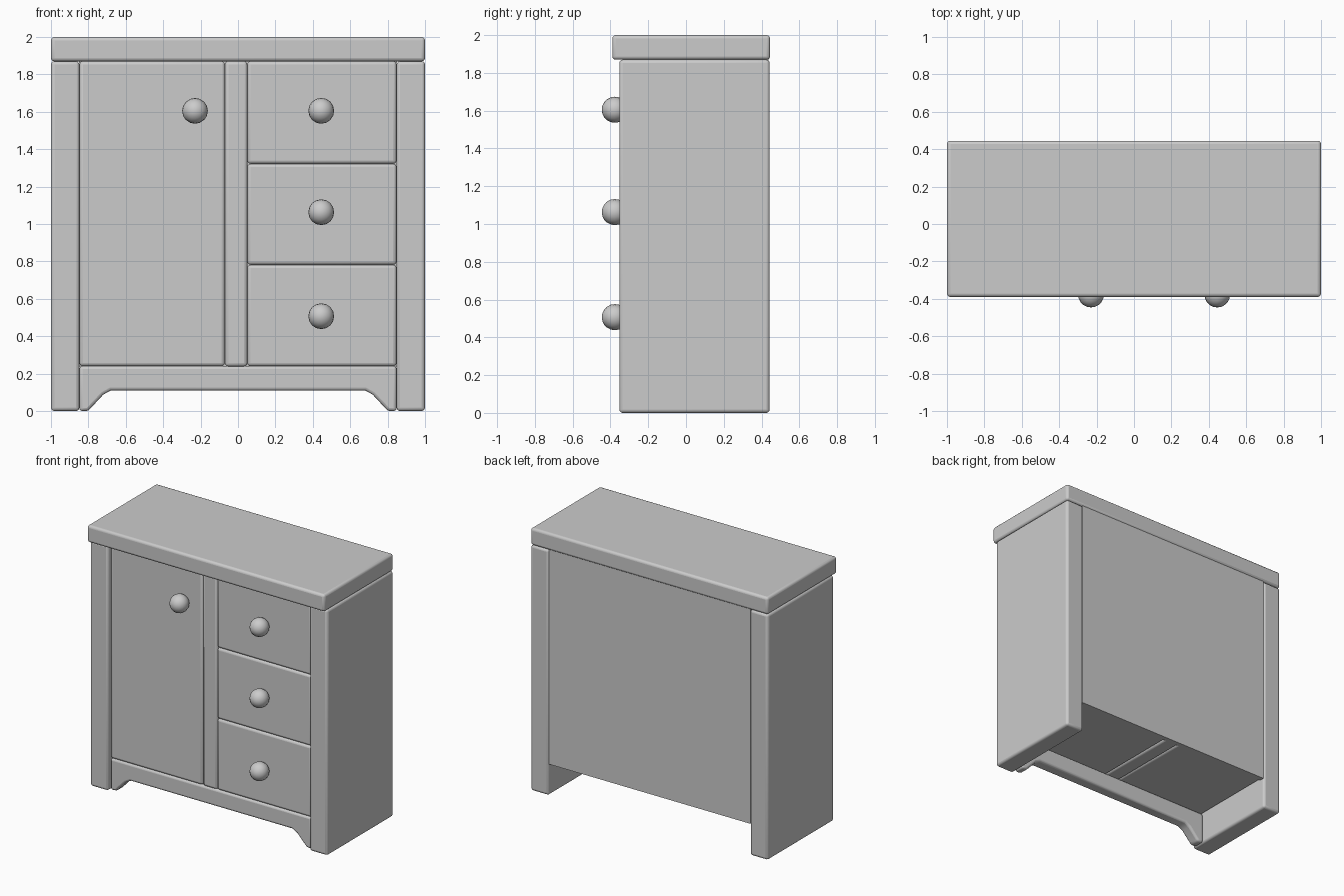
import bpy, bmesh, math

if "Cube" in bpy.data.objects:
    bpy.data.objects.remove(bpy.data.objects["Cube"])


def finish(name, bm, bevel):
    bmesh.ops.recalc_face_normals(bm, faces=bm.faces)
    mesh = bpy.data.meshes.new(name)
    bm.to_mesh(mesh)
    bm.free()
    ob = bpy.data.objects.new(name, mesh)
    bpy.context.collection.objects.link(ob)
    if bevel:
        mod = ob.modifiers.new("rounded_edges", 'BEVEL')
        mod.width = bevel
        mod.segments = 3
        mod.limit_method = 'ANGLE'
        mod.angle_limit = math.radians(40)
        bpy.ops.object.select_all(action='DESELECT')
        ob.select_set(True)
        bpy.context.view_layer.objects.active = ob
        bpy.ops.object.shade_smooth_by_angle(angle=math.radians(40))
    return ob


def slab(name, profile, y0, y1, bevel=0.018):
    """Extrude an x-z outline from y0 to y1."""
    bm = bmesh.new()
    face = bm.faces.new([bm.verts.new((x, y0, z)) for x, z in profile])
    ext = bmesh.ops.extrude_face_region(bm, geom=[face])
    moved = [g for g in ext["geom"] if isinstance(g, bmesh.types.BMVert)]
    bmesh.ops.translate(bm, verts=moved, vec=(0, y1 - y0, 0))
    return finish(name, bm, bevel)


def box(name, x0, x1, y0, y1, z0, z1, bevel=0.018):
    return slab(name, [(x0, z0), (x1, z0), (x1, z1), (x0, z1)], y0, y1, bevel)


FRONT, BACK = -0.325, 0.43

# Top board and side panels
box("top_board", -1, 1, -0.39, 0.445, 1.87, 2.0)
box("left_side", -1, -0.848, -0.353, 0.443, 0, 1.87)
box("right_side", 0.848, 1, -0.353, 0.443, 0, 1.87)

# Door, divider and three drawers
box("door", -0.848, -0.07, FRONT, BACK, 0.24, 1.87)
box("divider", -0.07, 0.05, FRONT, BACK, 0.238, 1.87)
levels = [0.24, 0.782, 1.322, 1.87]
for i in range(3):
    box(f"drawer_{i + 1}", 0.05, 0.848, FRONT, BACK, levels[i], levels[i + 1])

# Plain back panel
box("back_panel", -0.85, 0.85, 0.40, 0.437, 0.238, 1.875, bevel=0)

# Shaped skirt with small feet
half = [(0.848, 0.24), (0.848, 0.0), (0.802, 0.0), (0.72, 0.088), (0.68, 0.11)]
slab("skirt", half + [(-x, z) for x, z in reversed(half)], FRONT, -0.235, 0.016)

# Round knobs
for i, (x, z) in enumerate([(-0.23, 1.605), (0.445, 1.605), (0.445, 1.063), (0.445, 0.507)]):
    bpy.ops.mesh.primitive_uv_sphere_add(segments=16, ring_count=10, radius=0.069,
                                         location=(x, -0.377, z),
                                         rotation=(math.pi / 2, 0, 0))
    knob = bpy.context.object
    knob.name = f"knob_{i + 1}"
    bpy.ops.object.shade_smooth()
